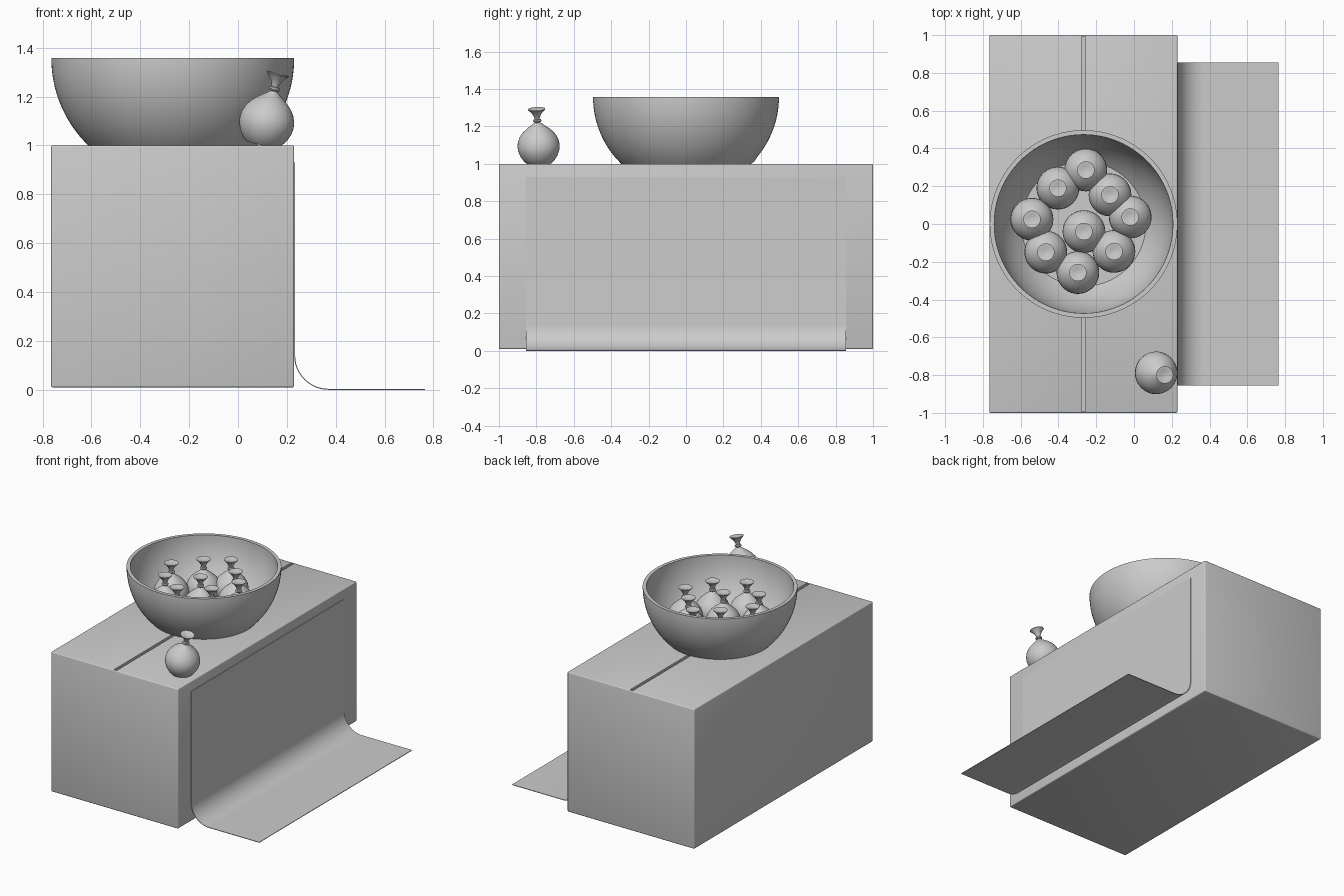
import bpy, bmesh
from math import sin, cos, pi, radians, sqrt

if "Cube" in bpy.data.objects:
    bpy.data.objects.remove(bpy.data.objects["Cube"])


def make_object(name, bm, smooth=True):
    bmesh.ops.recalc_face_normals(bm, faces=bm.faces)
    mesh = bpy.data.meshes.new(name)
    bm.to_mesh(mesh)
    bm.free()
    ob = bpy.data.objects.new(name, mesh)
    bpy.context.collection.objects.link(ob)
    if smooth:
        bpy.ops.object.select_all(action='DESELECT')
        ob.select_set(True)
        bpy.context.view_layer.objects.active = ob
        bpy.ops.object.shade_smooth_by_angle(angle=radians(35))
    return ob


def box(name, lo, hi, bevel=0.0):
    bm = bmesh.new()
    bmesh.ops.create_cube(bm, size=1)
    for v in bm.verts:
        v.co = [(a + b) / 2 + c * (b - a) for a, b, c in zip(lo, hi, v.co)]
    if bevel:
        bmesh.ops.bevel(bm, geom=bm.edges[:], offset=bevel, segments=3,
                        profile=0.5, affect='EDGES')
    return make_object(name, bm, smooth=bevel > 0)


def lathe(name, profile, steps):
    bm = bmesh.new()
    verts = [bm.verts.new((r, 0, z)) for r, z in profile]
    edges = [bm.edges.new(p) for p in zip(verts, verts[1:])]
    bmesh.ops.spin(bm, geom=verts + edges, cent=(0, 0, 0), axis=(0, 0, 1),
                   angle=2 * pi, steps=steps, use_duplicate=False)
    bmesh.ops.remove_doubles(bm, verts=bm.verts[:], dist=1e-5)
    return make_object(name, bm)


# Carton with a shallow seam along the top
CX = -0.267
carton = box("carton", (-0.765, -1, 0.01), (0.23, 1, 1.0), 0.007)
cutter = box("seam_cutter", (CX - 0.011, -0.993, 0.985), (CX + 0.011, 0.993, 1.05))
cutter.hide_render = True
cutter.hide_viewport = True
seam = carton.modifiers.new("seam", 'BOOLEAN')
seam.operation = 'DIFFERENCE'
seam.solver = 'EXACT'
seam.object = cutter

# Thin sheet hanging down the side and curving out over the floor
R, T, X0 = 0.14, 0.004, 0.230
def sheet_path(offset):
    arc = [(X0 + R - (R - offset) * cos(a), R - (R - offset) * sin(a))
           for a in (pi / 2 * i / 16 for i in range(17))]
    return [(X0 + offset, 0.93)] + arc + [(0.765, offset)]

bm = bmesh.new()
outline = sheet_path(0) + sheet_path(T)[::-1]
n = len(outline)
rings = [[bm.verts.new((x, y, z)) for x, z in outline] for y in (-0.855, 0.855)]
for i in range(n):
    j = (i + 1) % n
    bm.faces.new((rings[0][i], rings[0][j], rings[1][j], rings[1][i]))
for ring in rings:
    for i in range(n // 2 - 1):
        bm.faces.new((ring[i], ring[i + 1], ring[n - 2 - i], ring[n - 1 - i]))
make_object("hanging_sheet", bm)

# Bowl: two nested sphere sections with flat floors
def bowl_arc(radius, floor, top=1.357, count=20):
    return [(sqrt(radius ** 2 - (top - z) ** 2), z)
            for z in (floor + (top - floor) * i / count for i in range(count + 1))]

bowl = lathe("bowl", [(0, 1.0)] + bowl_arc(0.497, 1.0)
             + bowl_arc(0.473, 1.018)[::-1] + [(0, 1.018)], 96)
bowl.location.x = CX

# Round pouch with pinched neck, tie ring and flared mouth
pouch_profile = [(0, -0.092), (0.066, -0.091), (0.082, -0.077), (0.1, -0.05),
                 (0.110, -0.022), (0.113, 0.002), (0.110, 0.026), (0.1, 0.052),
                 (0.083, 0.076), (0.06, 0.097), (0.036, 0.115), (0.02, 0.127),
                 (0.014, 0.133), (0.02, 0.136), (0.023, 0.142), (0.02, 0.148),
                 (0.013, 0.151), (0.016, 0.162), (0.026, 0.182), (0.046, 0.203),
                 (0.046, 0.206), (0.041, 0.206), (0.02, 0.199), (0, 0.197)]
loose = lathe("loose_pouch", pouch_profile, 40)
loose.location = (0.117, -0.788, 1.093)
loose.rotation_euler = (radians(3), radians(13), 0)

# Pouches standing in the bowl
spots = [(-0.255, 0.286), (-0.403, 0.19), (-0.127, 0.154), (-0.54, 0.025),
         (-0.02, 0.037), (-0.265, -0.04), (-0.467, -0.149), (-0.106, -0.145),
         (-0.297, -0.257)]
for i, (x, y) in enumerate(spots, 1):
    pouch = bpy.data.objects.new(f"bowl_pouch_{i}", loose.data)
    pouch.location = (x, y, 1.093)
    bpy.context.collection.objects.link(pouch)
